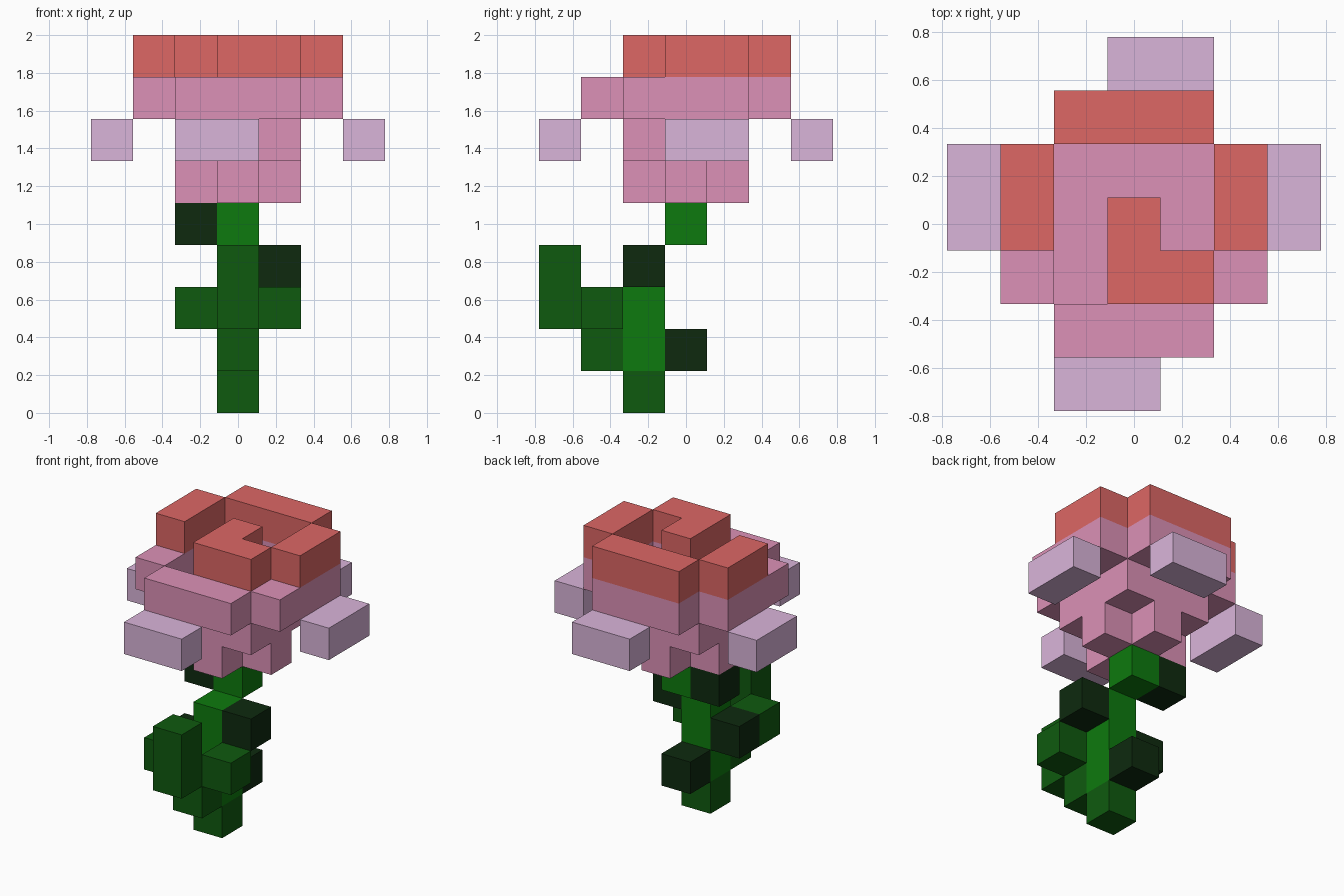
import bpy, bmesh
from mathutils import Vector

if "Cube" in bpy.data.objects:
    bpy.data.objects.remove(bpy.data.objects["Cube"])

V = 2 / 9  # voxel edge


def srgb(r, g, b):
    lin = lambda c: c / 12.92 if c <= 0.04045 else ((c + 0.055) / 1.055) ** 2.4
    return (lin(r / 255), lin(g / 255), lin(b / 255), 1)


COLOURS = {
    "red": srgb(221, 103, 101), "pink": srgb(220, 145, 183), "lilac": srgb(218, 181, 218),
    "bright_green": srgb(13, 122, 14), "leaf_green": srgb(15, 90, 15), "dark_green": srgb(14, 42, 15),
}
MATS = {}
for name, col in COLOURS.items():
    MATS[name] = bpy.data.materials.new(name)
    MATS[name].diffuse_color = col


def box(x0, x1, y0, y1, z0, z1=None):
    """Inclusive block of voxel cells."""
    z1 = z0 if z1 is None else z1
    return {(x, y, z) for x in range(x0, x1 + 1)
            for y in range(y0, y1 + 1) for z in range(z0, z1 + 1)}


def both_sides(cells):
    return cells | {(-x, y, z) for x, y, z in cells}


parts = {
    # stem: straight up, then a step back below the bloom
    "stem_base": ("leaf_green", box(0, 0, -1, -1, 0)),
    "stem": ("bright_green", box(0, 0, -1, -1, 1, 3) | {(0, 0, 4)}),
    # curled front leaf and dark side leaves
    "front_leaf": ("leaf_green", {(0, -2, 1)} | both_sides({(1, -2, 2)}) | box(0, 0, -3, -3, 2, 3)),
    "shaded_leaves": ("dark_green", {(0, 0, 1), (-1, -1, 2), (1, -1, 3), (-1, 0, 4)}),
    # bloom: cross base, square floor, ring of petals, bud column
    "bloom_base": ("pink", box(-1, 1, 0, 0, 5) | box(0, 0, -1, 1, 5)),
    "bloom_floor": ("pink", box(-1, 1, -1, 1, 6)),
    "petal_ring": ("pink", both_sides(box(2, 2, -1, 1, 7)) | box(-1, 1, -2, -2, 7) | box(-1, 1, 2, 2, 7)),
    "bud_lower": ("pink", box(0, 0, -1, 0, 7) | {(1, -1, 7)}),
    # red upper rims and bud top
    "petal_rims": ("red", both_sides(box(2, 2, 0, 1, 8)) | box(-1, 1, 2, 2, 8)),
    "bud_top": ("red", box(0, 0, -1, 0, 8) | {(1, -1, 8)}),
    # drooping outer petals
    "outer_petals": ("lilac", both_sides(box(3, 3, 0, 1, 6)) | box(-1, 0, -3, -3, 6) | box(0, 1, 3, 3, 6)),
}
occupied = set().union(*(cells for _, cells in parts.values()))


def build(name, mat, cells):
    """Outer skin of a cell set, with no faces between touching cells."""
    bm = bmesh.new()
    for c in sorted(cells):
        for axis in range(3):
            for s in (-1, 1):
                n = Vector((0, 0, 0))
                n[axis] = s
                if tuple(int(c[i] + n[i]) for i in range(3)) in occupied:
                    continue
                u = Vector((0, 0, 0))
                u[(axis + 1) % 3] = 1
                w = n.cross(u)
                mid = Vector(c) + Vector((0, 0, 0.5)) + n / 2
                bm.faces.new([bm.verts.new((mid + (a * u + b * w) / 2) * V)
                              for a, b in ((-1, -1), (1, -1), (1, 1), (-1, 1))])
    bmesh.ops.remove_doubles(bm, verts=bm.verts, dist=1e-4)
    bmesh.ops.dissolve_limit(bm, angle_limit=0.01, verts=bm.verts, edges=bm.edges)
    me = bpy.data.meshes.new(name)
    bm.to_mesh(me)
    bm.free()
    me.materials.append(MATS[mat])
    bpy.context.collection.objects.link(bpy.data.objects.new(name, me))


for name, (mat, cells) in parts.items():
    build(name, mat, cells)

for m in bpy.data.materials:
    if m.users and not m.is_grease_pencil:
        m.use_nodes = True
        m.node_tree.nodes["Principled BSDF"].inputs["Base Color"].default_value = m.diffuse_color
